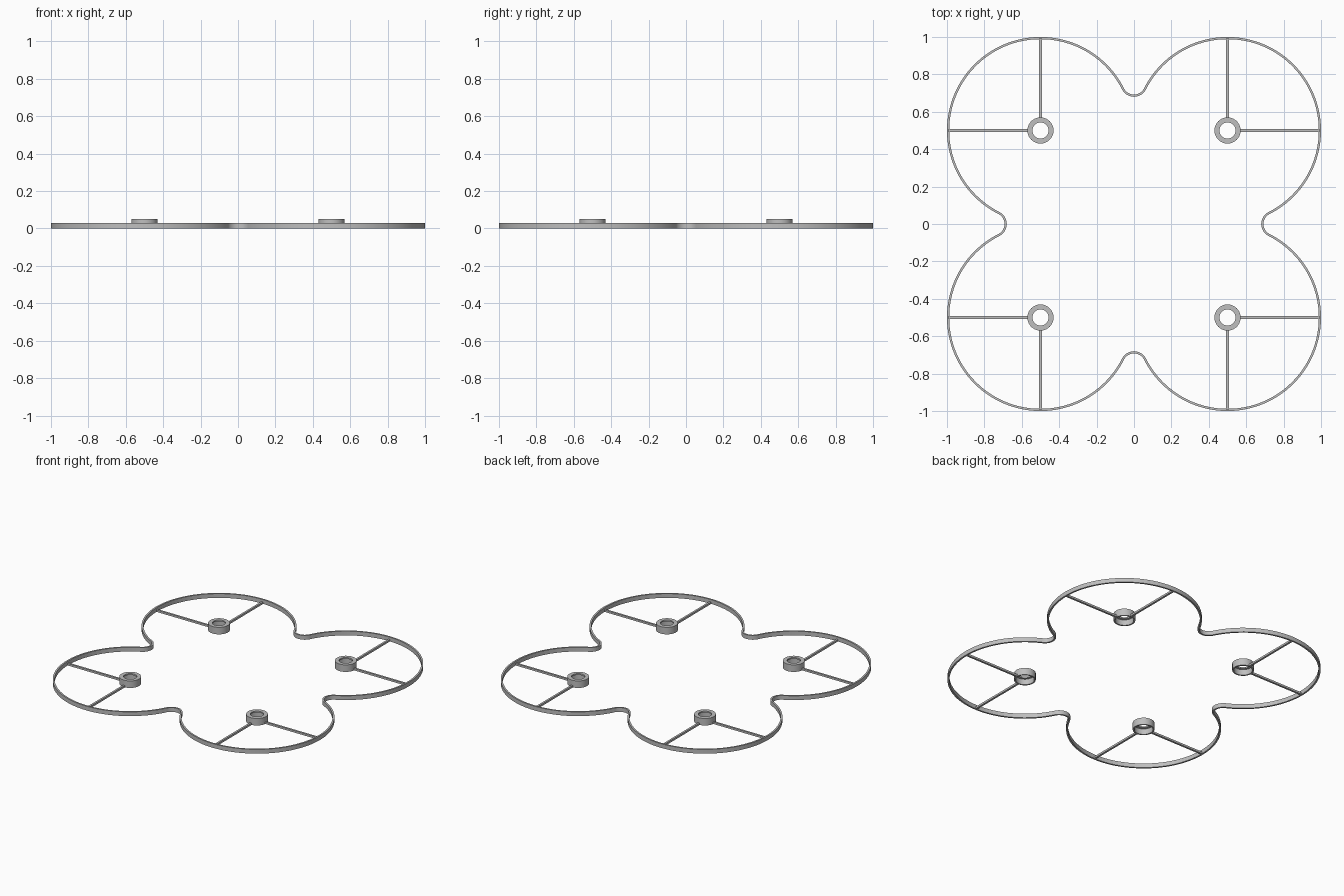
import bpy, bmesh, math
from mathutils import Matrix, Vector

if "Cube" in bpy.data.objects:
    bpy.data.objects.remove(bpy.data.objects["Cube"], do_unlink=True)

grey = bpy.data.materials.new("plain_grey")
grey.use_nodes = True
COLOUR = (0.52, 0.52, 0.52, 1)
grey.diffuse_color = COLOUR
grey.node_tree.nodes["Principled BSDF"].inputs["Base Color"].default_value = COLOUR

CENTRE, RADIUS = 0.5, 0.5       # rotor circle
FILLET = 0.06                   # notch rounding between neighbouring circles
WALL, HEIGHT = 0.012, 0.03
SPOKE = 0.014
notch = CENTRE + math.sqrt((RADIUS + FILLET) ** 2 - CENTRE ** 2)
tilt = math.atan2(notch - CENTRE, CENTRE)


def finish(name, bm, smooth=True):
    bmesh.ops.recalc_face_normals(bm, faces=bm.faces)
    mesh = bpy.data.meshes.new(name)
    bm.to_mesh(mesh)
    bm.free()
    mesh.materials.append(grey)
    obj = bpy.data.objects.new(name, mesh)
    bpy.context.collection.objects.link(obj)
    if smooth:
        bpy.ops.object.select_all(action='DESELECT')
        obj.select_set(True)
        bpy.context.view_layer.objects.active = obj
        bpy.ops.object.shade_smooth_by_angle(angle=math.radians(30))
    return obj


def arc(cx, cy, r, start, end, steps):
    angles = [start + (end - start) * i / steps for i in range(steps)]
    return [Vector((cx + r * math.cos(a), cy + r * math.sin(a), 0)) for a in angles]


def outline(inset):
    """Four large arcs joined by tangent fillets, moved inward by inset."""
    quarter = arc(CENTRE, CENTRE, RADIUS - inset, tilt - math.pi / 2, math.pi - tilt, 72)
    quarter += arc(0, notch, FILLET + inset, -tilt, tilt - math.pi, 20)
    return [Matrix.Rotation(k * math.pi / 2, 3, 'Z') @ p for k in range(4) for p in quarter]


def skin(bm, loops):
    """Close a cyclic stack of cyclic point loops into a tube."""
    rings = [[bm.verts.new(p) for p in loop] for loop in loops]
    n = len(rings[0])
    for a, b in zip(rings, rings[1:] + rings[:1]):
        for i in range(n):
            j = (i + 1) % n
            bm.faces.new((a[i], a[j], b[j], b[i]))


# Clover-shaped guard wall
bm = bmesh.new()
up = Vector((0, 0, HEIGHT))
outer, inner = outline(0), outline(WALL)
skin(bm, [outer, [p + up for p in outer], [p + up for p in inner], inner])
finish("guard_wall", bm)

# Motor cup section: thin side wall with an inward lip at the top
cup = [(0.07, 0), (0.07, 0.05), (0.043, 0.05), (0.043, 0.04), (0.06, 0.04), (0.06, 0)]

for side, sx in (("left", 1), ("right", -1)):
    for end, sy in (("front", -1), ("back", 1)):
        x, y = sx * CENTRE, sy * CENTRE
        bm = bmesh.new()
        skin(bm, [[p + Vector((0, 0, z)) for p in arc(x, y, r, 0, math.tau, 64)]
                  for r, z in cup])
        finish(f"{end}_{side}_motor_cup", bm)

        # Two spokes from the cup to the wall
        near, far = 0.064, RADIUS - WALL / 2
        length, mid = far - near, (far + near) / 2
        for label, dx, dy in (("side", sx, 0), ("end", 0, sy)):
            bm = bmesh.new()
            bmesh.ops.create_cube(bm, size=1)
            size = (length if dx else SPOKE, length if dy else SPOKE, SPOKE)
            bmesh.ops.scale(bm, vec=size, verts=bm.verts)
            bmesh.ops.translate(bm, vec=(x + dx * mid, y + dy * mid, SPOKE / 2), verts=bm.verts)
            finish(f"{end}_{side}_{label}_spoke", bm, smooth=False)
